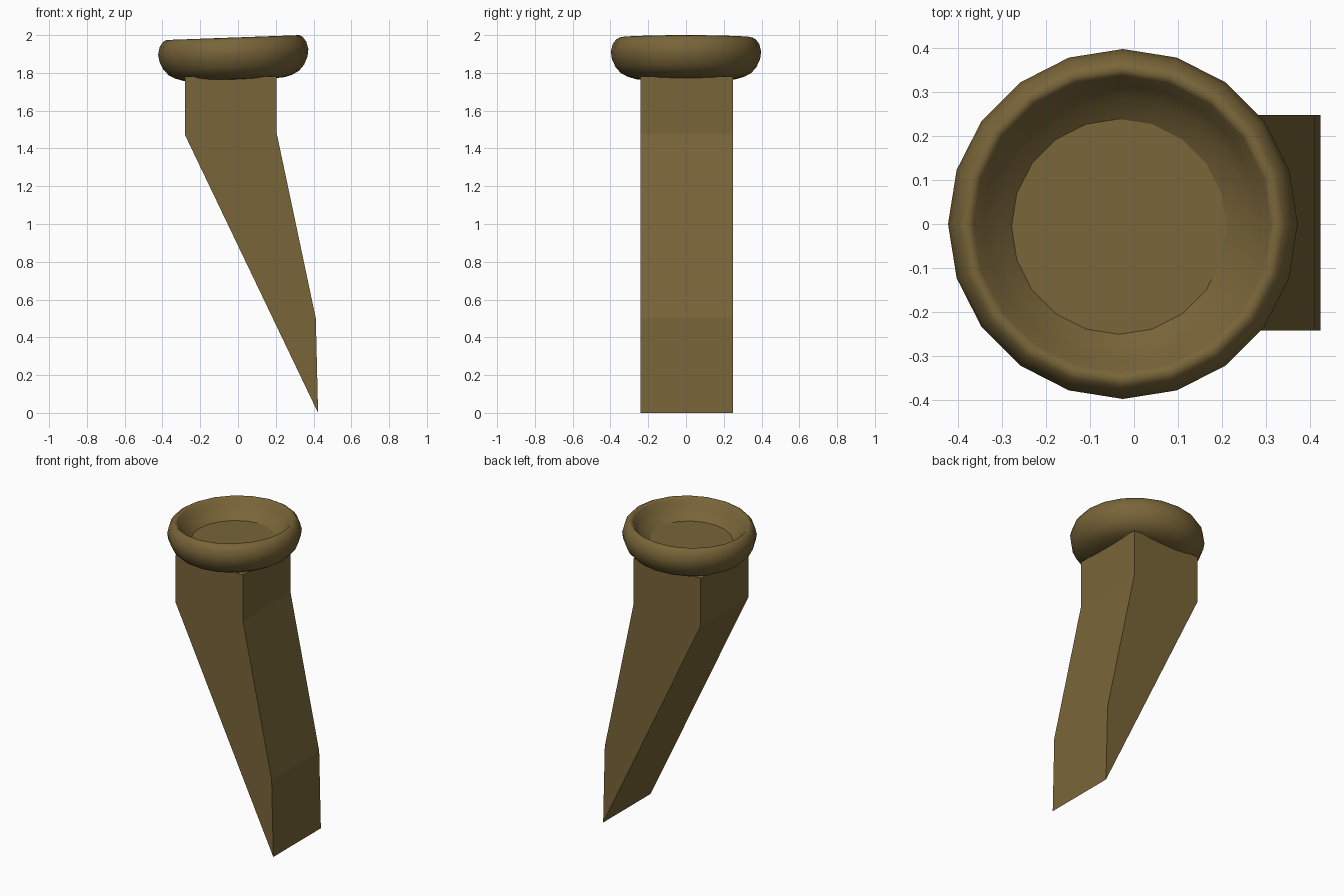
import bpy, bmesh, math
from mathutils import Matrix

if "Cube" in bpy.data.objects:
    bpy.data.objects.remove(bpy.data.objects["Cube"])

mat = bpy.data.materials.new("olive_brown")
mat.diffuse_color = (0.19, 0.13, 0.04, 1)
mat.use_nodes = True
mat.node_tree.nodes["Principled BSDF"].inputs["Base Color"].default_value = mat.diffuse_color


def finish(bm, name):
    bmesh.ops.recalc_face_normals(bm, faces=bm.faces[:])
    mesh = bpy.data.meshes.new(name)
    bm.to_mesh(mesh)
    bm.free()
    mesh.materials.append(mat)
    obj = bpy.data.objects.new(name, mesh)
    bpy.context.collection.objects.link(obj)
    return obj


# Tapered, leaning leg: side outline extruded along y
outline = [(-0.28, 1.78), (-0.28, 1.47), (0.424, 0.0),
           (0.412, 0.5), (0.205, 1.48), (0.205, 1.78)]
bm = bmesh.new()
face = bm.faces.new([bm.verts.new((x, -0.242, z)) for x, z in outline])
ext = bmesh.ops.extrude_face_region(bm, geom=[face])
bmesh.ops.translate(bm, vec=(0, 0.49, 0),
                    verts=[g for g in ext["geom"] if isinstance(g, bmesh.types.BMVert)])
finish(bm, "leg")

# Round dished head: rounded rim profile (radius, height below the rim) spun with 20 sides
SIDES = 20
profile = [(0.245, -0.115), (0.285, -0.083), (0.315, -0.048), (0.338, -0.014),
           (0.352, 0.0), (0.37, -0.01), (0.388, -0.035), (0.398, -0.075),
           (0.392, -0.115), (0.372, -0.158), (0.345, -0.188), (0.31, -0.207),
           (0.27, -0.219), (0.22, -0.223)]
bm = bmesh.new()
rings = [[bm.verts.new((r * math.cos(2 * math.pi * i / SIDES),
                        r * math.sin(2 * math.pi * i / SIDES), z))
          for i in range(SIDES)] for r, z in profile]
for a, b in zip(rings, rings[1:]):
    for i in range(SIDES):
        j = (i + 1) % SIDES
        bm.faces.new((a[i], a[j], b[j], b[i])).smooth = True
# Flat dish floor, shifted slightly, and flat underside
for v in rings[0]:
    v.co.x -= 0.01
    v.co.y -= 0.006
bm.faces.new(rings[0])
bm.faces.new(rings[-1])
bmesh.ops.transform(bm, matrix=Matrix.Translation((-0.028, 0, 1.987))
                    @ Matrix.Rotation(math.radians(-2.1), 4, 'Y'), verts=bm.verts[:])
finish(bm, "dished_head")
